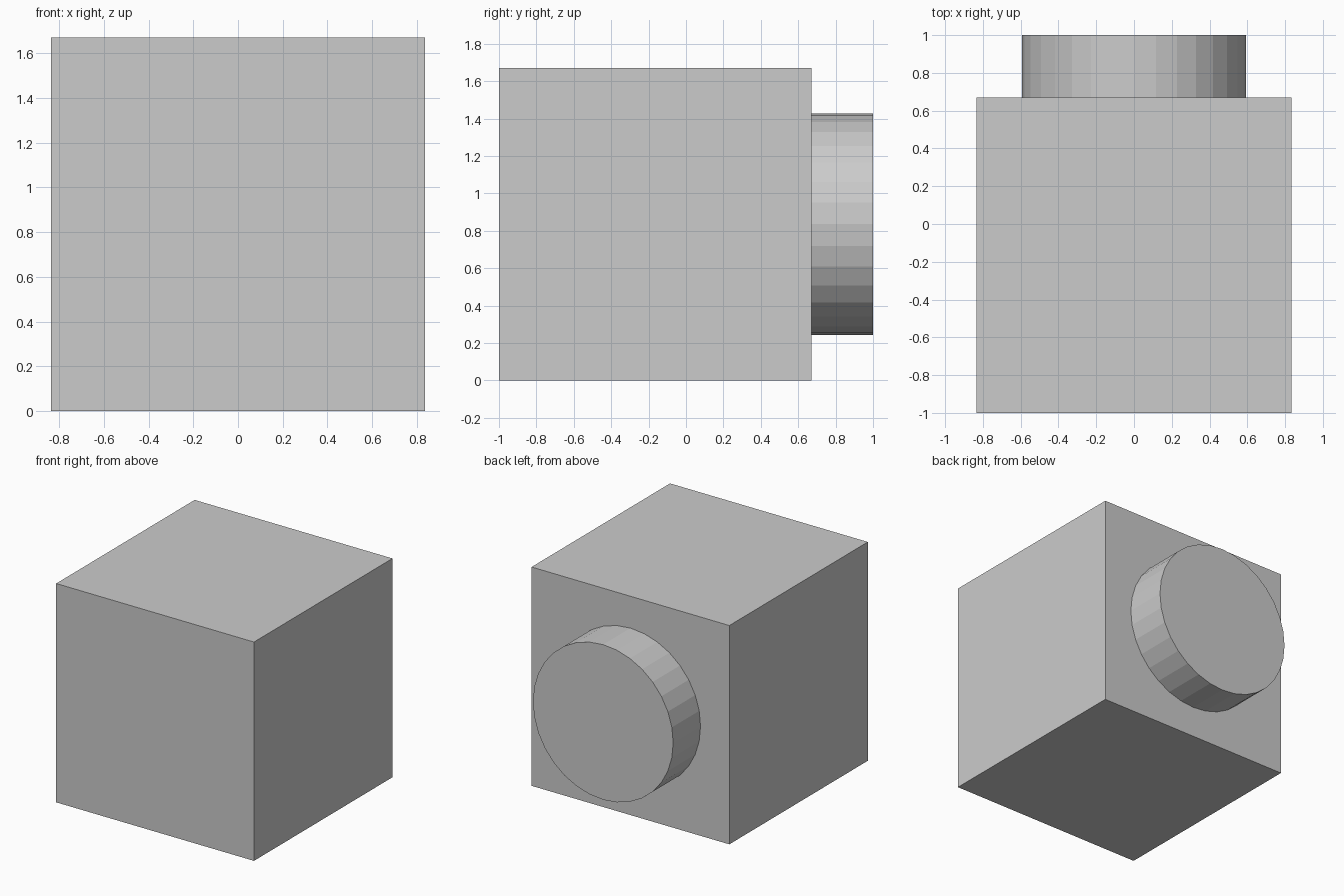
import bpy
import math

if "Cube" in bpy.data.objects:
    bpy.data.objects.remove(bpy.data.objects["Cube"])

SIDE = 1.67        # edge length of the cube
FRONT = -1.0       # y of the front face
BACK = 1.0         # y of the boss end face
RADIUS = 0.592
EMBED = 0.01       # overlap of the boss into the cube

# Cube body
bpy.ops.mesh.primitive_cube_add(size=SIDE, location=(0, FRONT + SIDE / 2, SIDE / 2))
bpy.context.object.name = "body_block"

# Short round boss on the back face, 32 flat sides
start = FRONT + SIDE - EMBED
bpy.ops.mesh.primitive_cylinder_add(
    vertices=32, radius=RADIUS, depth=BACK - start,
    location=(0, (start + BACK) / 2, SIDE / 2),
    rotation=(math.pi / 2, 0, 0))
bpy.context.object.name = "back_round_boss"
